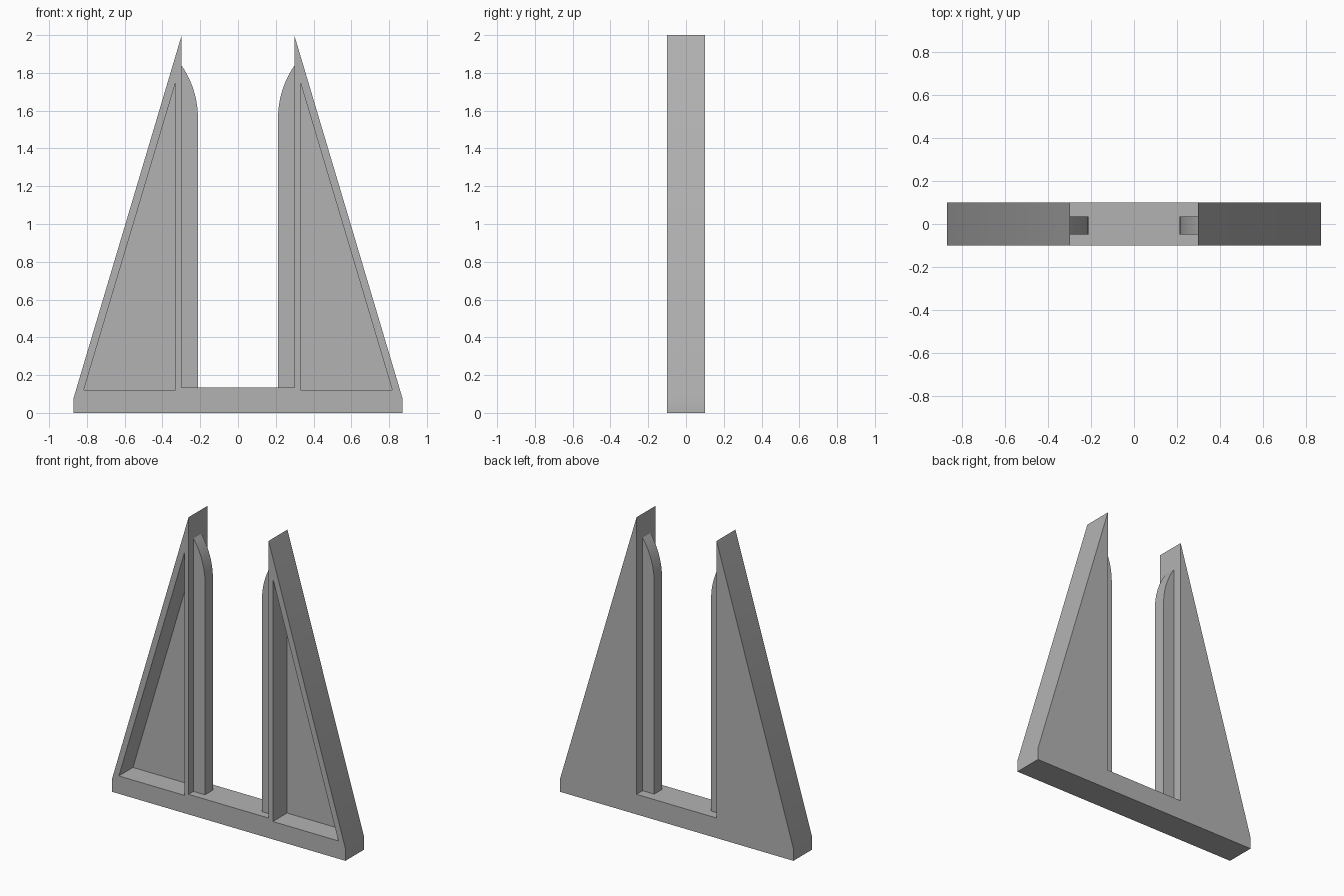
import bpy, bmesh, math

default = bpy.data.objects.get("Cube")
if default:
    bpy.data.objects.remove(default)

# One flat colour for the whole stand
grey = bpy.data.materials.new("plain grey")
grey.use_nodes = True
colour = (0.45, 0.45, 0.45, 1)
grey.diffuse_color = colour
grey.node_tree.nodes["Principled BSDF"].inputs["Base Color"].default_value = colour


def prism(name, profile, y_front, y_back):
    """Extrude an x-z outline from y_front to y_back."""
    bm = bmesh.new()
    face = bm.faces.new([bm.verts.new((x, y_front, z)) for x, z in profile])
    made = bmesh.ops.extrude_face_region(bm, geom=[face])
    verts = [v for v in made["geom"] if isinstance(v, bmesh.types.BMVert)]
    bmesh.ops.translate(bm, verts=verts, vec=(0, y_back - y_front, 0))
    bmesh.ops.recalc_face_normals(bm, faces=bm.faces)
    mesh = bpy.data.meshes.new(name)
    bm.to_mesh(mesh)
    bm.free()
    mesh.materials.append(grey)
    obj = bpy.data.objects.new(name, mesh)
    bpy.context.collection.objects.link(obj)
    return obj


def activate(obj):
    bpy.ops.object.select_all(action="DESELECT")
    obj.select_set(True)
    bpy.context.view_layer.objects.active = obj


def smooth(obj):
    activate(obj)
    bpy.ops.object.shade_smooth_by_angle(angle=math.radians(30))


def mirrored(profile, side):
    return [(side * x, z) for x, z in profile]


HALF = 0.1        # half thickness
INNER = 0.298     # inner wall of each tower
BASE_TOP = 0.135

# Base and both pointed towers as one outline
half = [(0.87, 0), (0.87, 0.08), (INNER, 2), (INNER, BASE_TOP)]
frame = prism("frame", half + mirrored(half, -1)[::-1], -HALF, HALF)

# Triangular pockets sunk into the front, leaving a thin back plate
pocket = [(0.33, 0.12), (0.817, 0.12), (0.33, 1.75)]
for side in (1, -1):
    cutter = prism("pocket_cutter", mirrored(pocket, side), -HALF - 0.1, 0.05)
    cutter.hide_render = True
    cut = frame.modifiers.new("pocket", "BOOLEAN")
    cut.operation = "DIFFERENCE"
    cut.solver = "EXACT"
    cut.object = cutter
    activate(frame)
    bpy.ops.object.modifier_apply(modifier=cut.name)
    bpy.data.objects.remove(cutter)
smooth(frame)

# Guide rails on the inner walls, rounded off at the top
RAIL, BEND, TIP = 0.212, 1.56, 1.838
run, rise = INNER - RAIL, TIP - BEND
radius = (run ** 2 + rise ** 2) / (2 * run)
sweep = math.asin(rise / radius)
STEPS = 12
arc = [(RAIL + radius * (1 - math.cos(sweep * i / STEPS)),
        BEND + radius * math.sin(sweep * i / STEPS)) for i in range(STEPS + 1)]
rail = [(INNER, BASE_TOP), (RAIL, BASE_TOP)] + arc
for side, name in ((1, "left_rail"), (-1, "right_rail")):
    smooth(prism(name, mirrored(rail, side), -0.048, 0.036))
